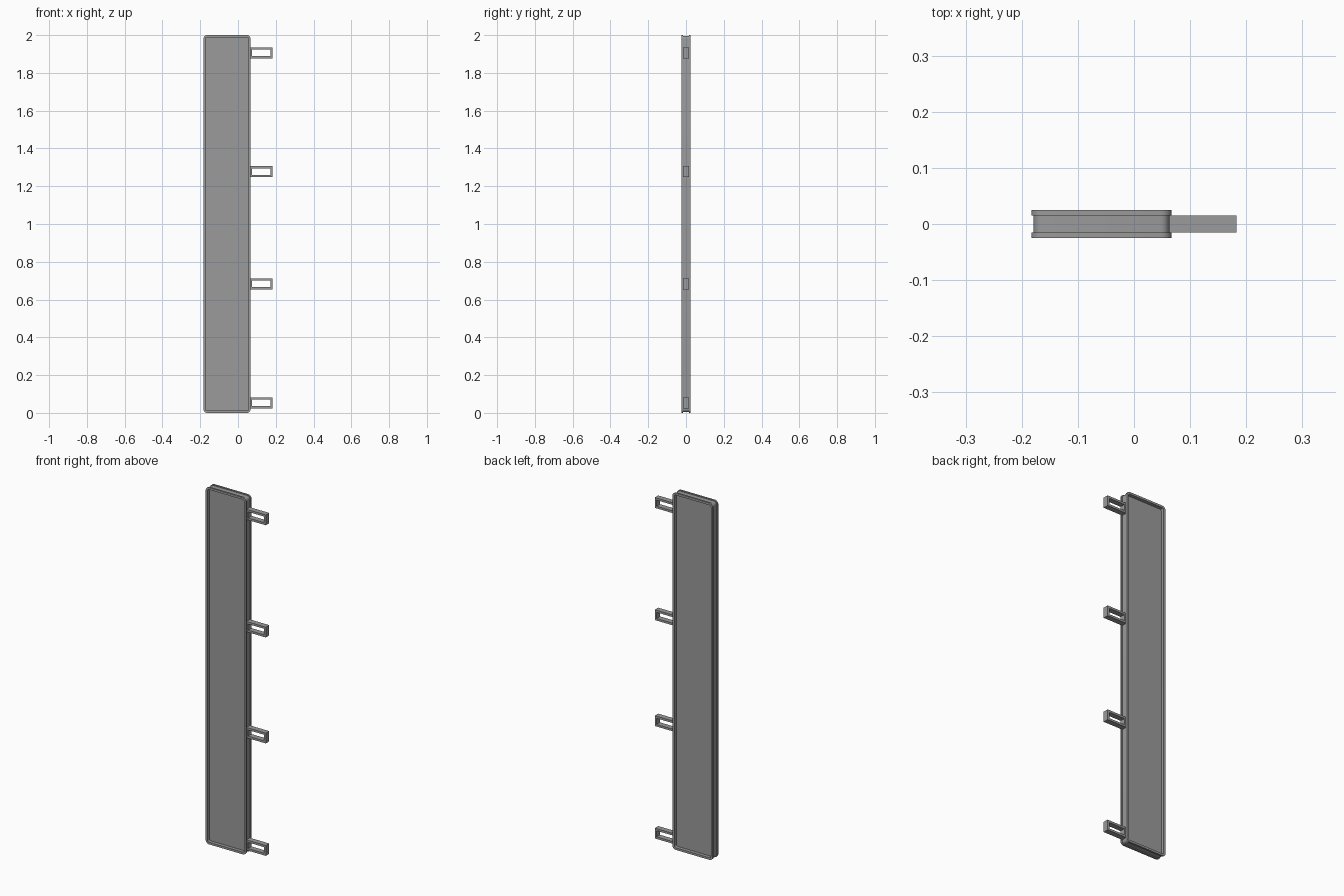
import bpy, bmesh, math

if "Cube" in bpy.data.objects:
    bpy.data.objects.remove(bpy.data.objects["Cube"])

X0, X1, Z0, Z1 = -0.183, 0.067, 0.0, 2.0
RADIUS, SEGS = 0.02, 5

grey = bpy.data.materials.new("dark_grey_metal")
grey.diffuse_color = (0.325, 0.325, 0.325, 1)
grey.use_nodes = True
grey.node_tree.nodes["Principled BSDF"].inputs["Base Color"].default_value = grey.diffuse_color


def rounded_loop(bm, inset, y):
    """Ring of vertices: rounded rectangle in the XZ plane."""
    r = RADIUS - inset
    corners = [(X1 - RADIUS, Z1 - RADIUS, 0), (X0 + RADIUS, Z1 - RADIUS, 90),
               (X0 + RADIUS, Z0 + RADIUS, 180), (X1 - RADIUS, Z0 + RADIUS, 270)]
    ring = []
    for cx, cz, start in corners:
        for i in range(SEGS + 1):
            a = math.radians(start + 90 * i / SEGS)
            ring.append(bm.verts.new((cx + r * math.cos(a), y, cz + r * math.sin(a))))
    return ring


def bridge(bm, a, b):
    for i in range(len(a)):
        j = (i + 1) % len(a)
        bm.faces.new((a[i], a[j], b[j], b[i]))


def finish(bm, name, smooth=False):
    bmesh.ops.recalc_face_normals(bm, faces=bm.faces)
    mesh = bpy.data.meshes.new(name)
    bm.to_mesh(mesh)
    bm.free()
    mesh.materials.append(grey)
    ob = bpy.data.objects.new(name, mesh)
    bpy.context.collection.objects.link(ob)
    if smooth:
        bpy.context.view_layer.objects.active = ob
        ob.select_set(True)
        bpy.ops.object.shade_smooth_by_angle(angle=math.radians(35))
        ob.select_set(False)
    return ob


# Sign panel: recessed faces, raised rims front and back, grooved edge
half = [(0.012, -0.006), (0.012, -0.025), (0.0, -0.025), (0.0, -0.015), (0.004, -0.015)]
profile = half + [(i, -y) for i, y in reversed(half)]
bm = bmesh.new()
rings = [rounded_loop(bm, i, y) for i, y in profile]
for a, b in zip(rings, rings[1:]):
    bridge(bm, a, b)
bm.faces.new(rings[0])
bm.faces.new(rings[-1])
finish(bm, "sign_panel", smooth=True)


# Mounting brackets: flat rectangular loops on the right edge
def bracket(z, name):
    bm = bmesh.new()
    rings = []
    for t, y in ((0, -0.015), (0, 0.015), (0.012, 0.015), (0.012, -0.015)):
        xa, xb, h = 0.062 + t, 0.183 - t, 0.029 - t
        rings.append([bm.verts.new((x, y, z + dz)) for x, dz in
                      ((xa, -h), (xb, -h), (xb, h), (xa, h))])
    for k in range(4):
        bridge(bm, rings[k], rings[(k + 1) % 4])
    finish(bm, name)


for n, z in enumerate((0.053, 0.683, 1.277, 1.906)):
    bracket(z, f"mounting_bracket_{n + 1}")
